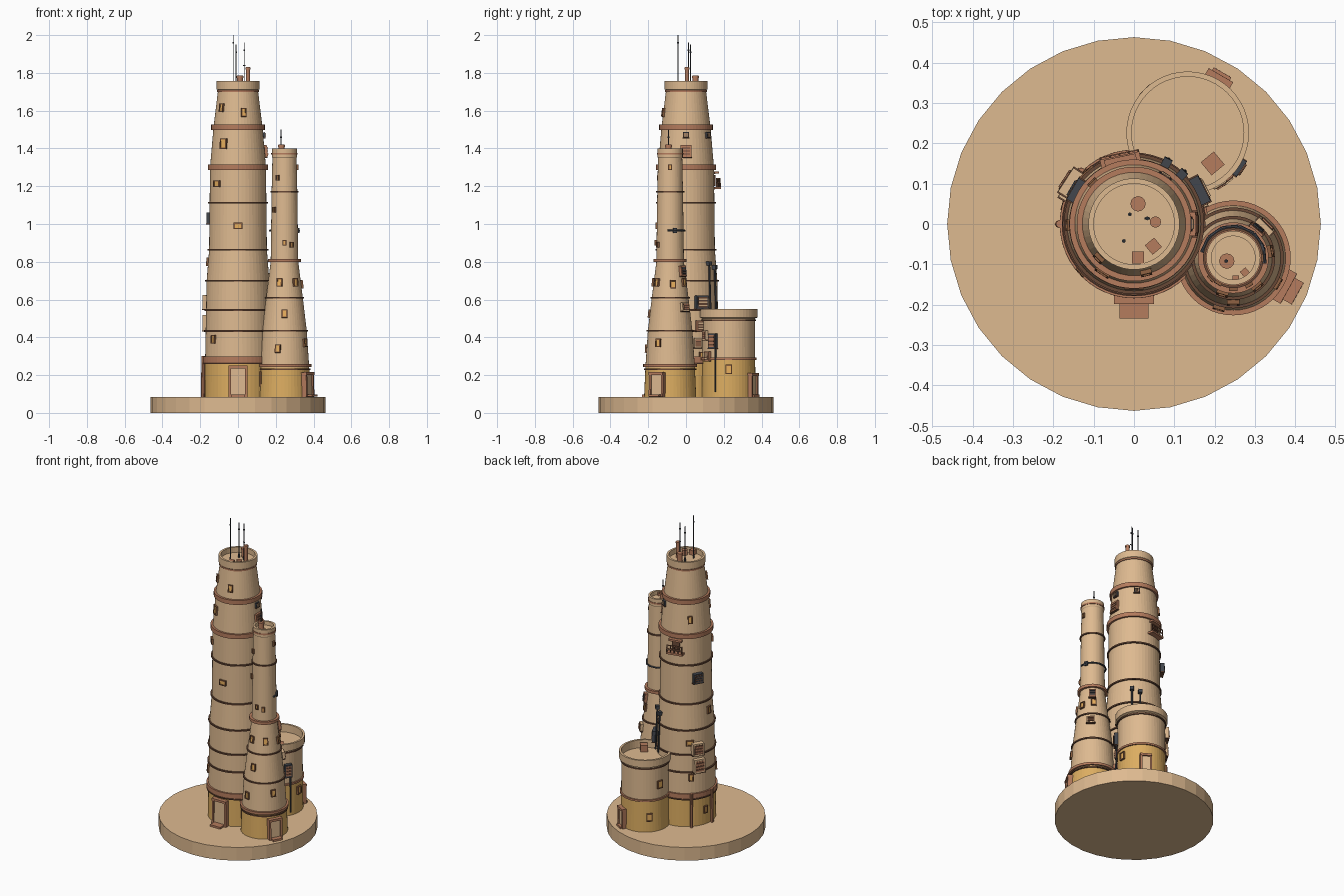
import bpy, bmesh, math
from mathutils import Matrix, Vector

if "Cube" in bpy.data.objects:
    bpy.data.objects.remove(bpy.data.objects["Cube"])


def make_mat(name, r, g, b):
    m = bpy.data.materials.new(name)
    m.use_nodes = True
    m.diffuse_color = (r, g, b, 1)
    m.node_tree.nodes["Principled BSDF"].inputs["Base Color"].default_value = (r, g, b, 1)
    return m


TAN = make_mat("tan plaster", .73, .49, .28)
OCHRE = make_mat("ochre plaster", .72, .42, .12)
RUST = make_mat("terracotta", .46, .2, .11)
BROWN = make_mat("dark brown", .14, .065, .037)
FRAME = make_mat("window frame", .25, .11, .05)
GLOW = make_mat("amber glass", .8, .43, .11)
STEEL = make_mat("dark steel", .055, .062, .075)


def finish(name, bm, *mats):
    bmesh.ops.recalc_face_normals(bm, faces=bm.faces)
    me = bpy.data.meshes.new(name)
    bm.to_mesh(me)
    bm.free()
    for m in mats:
        me.materials.append(m)
    ob = bpy.data.objects.new(name, me)
    bpy.context.collection.objects.link(ob)
    return ob


def lathe(name, centre, pts, mats, sides=48, closed=False, split=0):
    """Revolve (radius, z) points; faces under the split height use the second material."""
    bm = bmesh.new()
    rings = []
    for r, z in pts:
        rings.append([bm.verts.new((centre[0] + r * math.sin(2 * math.pi * i / sides),
                                    centre[1] + r * math.cos(2 * math.pi * i / sides), z))
                      for i in range(sides)])
    pairs = list(zip(rings, rings[1:]))
    if closed:
        pairs.append((rings[-1], rings[0]))
    else:
        bm.faces.new(rings[0])
        bm.faces.new(rings[-1])
    for a, b in pairs:
        for i in range(sides):
            j = (i + 1) % sides
            bm.faces.new((a[i], a[j], b[j], b[i]))
    for f in bm.faces:
        f.material_index = int(f.calc_center_median().z < split)
    return finish(name, bm, *mats)


def box(name, mtx, size, mat, offset=(0, 0, 0)):
    bm = bmesh.new()
    bmesh.ops.create_cube(bm, size=1)
    bm.transform(mtx @ Matrix.Translation(offset) @ Matrix.Diagonal((*size, 1)))
    return finish(name, bm, mat)


def rod(name, a, b, r, mat, sides=8):
    a, b = Vector(a), Vector(b)
    bm = bmesh.new()
    bmesh.ops.create_cone(bm, cap_ends=True, segments=sides, radius1=r, radius2=r, depth=(b - a).length)
    bm.transform(Matrix.Translation((a + b) / 2) @ (b - a).to_track_quat("Z", "Y").to_matrix().to_4x4())
    return finish(name, bm, mat)


class Tower:
    def __init__(self, name, centre, wall, rim, floor, split):
        self.name, self.c, self.wall = name, centre, wall
        lip = rim - .013
        top = wall[-1][1]
        pts = wall[:-1] + [(wall[-2][0], top - .05), (rim, top - .045), (rim, top), (lip, top), (lip, floor)]
        lathe(name + "_wall", centre, pts, (TAN, OCHRE), split=split)

    def radius(self, z):
        z = max(z, self.wall[0][1])
        for (r0, z0), (r1, z1) in zip(self.wall, self.wall[1:]):
            if z0 <= z <= z1:
                return r0 + (r1 - r0) * (z - z0) / (z1 - z0)
        return self.wall[-1][0]

    def band(self, z, h, out, mat):
        r = self.radius(z)
        lathe(self.name + "_band", self.c, [(r - .01, z - h / 2), (r + out, z - h / 2),
              (r + out, z + h / 2), (r - .01, z + h / 2)], (mat,), closed=True)

    def at(self, deg, z):
        """Wall frame: x along the wall, y outward, z up the slope."""
        tilt = math.atan2(self.radius(z - .02) - self.radius(z + .02), .04)
        return (Matrix.Translation((*self.c, 0)) @ Matrix.Rotation(math.radians(deg - 90), 4, "Z")
                @ Matrix.Translation((0, self.radius(z), z)) @ Matrix.Rotation(tilt, 4, "X"))

    def window(self, deg, z, w=.028, h=.038, pane=GLOW):
        m = self.at(deg, z)
        t = .006
        for s in (-1, 1):
            box(self.name + "_window_jamb", m, (t, .02, h), FRAME, (s * (w - t) / 2, 0, 0))
            box(self.name + "_window_sill", m, (w, .02, t), FRAME, (0, 0, s * (h - t) / 2))
        box(self.name + "_window_pane", m, (w - t, .012, h - t), pane)

    def door(self, deg, w, h, step):
        m = self.at(deg, .085)
        for s in (-1, 1):
            box(self.name + "_door_post", m, (.012, .04, h), RUST, (s * (w / 2 - .006), 0, h / 2))
        box(self.name + "_door_lintel", m, (w, .046, .014), RUST, (0, 0, h - .007))
        box(self.name + "_door_panel", m, (w - .02, .024, h - .01), TAN, (0, 0, h / 2))
        box(self.name + "_door_step", m, (w * .72, step, .012), RUST, (0, step / 2, .006))

    def unit(self, deg, z, w, h, d, shell, face, slat):
        """Wall-mounted ventilation unit: casing, recessed plate and slats."""
        m = self.at(deg, z)
        box(self.name + "_unit", m, (w, d, h), shell, (0, d / 2, 0))
        box(self.name + "_unit_plate", m, (w * .78, .004, h * .78), face, (0, d, 0))
        for k in (-1, 0, 1):
            box(self.name + "_unit_slat", m, (w * .7, .01, h * .1), slat, (0, d, k * h * .24))
        box(self.name + "_unit_bracket", m, (w * 1.1, d, .006), BROWN, (0, d / 2, -h / 2))

    def pipe(self, deg, z0, z1, r, mat, out=.01):
        ends = [self.at(deg, z) @ Vector((0, out, 0)) for z in (z0, z1)]
        rod(self.name + "_pipe", *ends, r, mat)


# Round base and the three tower bodies
lathe("base", (0, 0), [(.463, 0), (.463, .085)], (TAN,), sides=32)
main = Tower("main_tower", (0, 0), [(.176, .08), (.174, .28), (.166, .7), (.153, .863), (.148, 1.3),
             (.13, 1.51), (.106, 1.705), (.106, 1.758)], .113, 1.725, .27)
side = Tower("side_tower", (.246, -.084), [(.138, .08), (.131, .24), (.118, .434), (.097, .61), (.073, .8),
             (.068, 1.17), (.064, 1.35), (.064, 1.4)], .067, 1.375, .235)
drum = Tower("drum", (.133, .226), [(.143, .08), (.14, .285), (.139, .485), (.139, .55)], .152, .5, .28)

# Horizontal bands
for z in (1.512, 1.3):
    main.band(z, .028, .012, RUST)
main.band(.283, .03, .01, RUST)
for z in (1.112, .863, .7, .545, .434):
    main.band(z, .009, .008, BROWN)
main.band(.262, .007, .01, BROWN)
main.band(1.705, .01, .006, RUST)
side.band(.807, .018, .015, RUST)
side.band(.25, .016, .012, RUST)
for z in (1.17, .61, .434, .23):
    side.band(z, .008, .007, BROWN)
side.band(1.372, .01, .006, RUST)
drum.band(.287, .012, .008, RUST)
drum.band(.49, .008, .006, BROWN)

# Windows: angle around the wall, height
for a, z in ((-136, 1.615), (-76, 1.59), (-138, .39), (135, 1.4), (181, .8),
             (135, .4), (165, .18), (28, .3)):
    main.window(a, z, h=.046)
main.window(-123, 1.425, .04, .056)
main.window(-45, .18, .026, .08)
for a, z in ((-90, .99), (133, .62), (-137, 1.213)):
    main.window(a, z, .046, .034)
for a, z in ((-121, 1.245), (-138, 1.075), (0, 1.3), (-90, .9), (-60, .89)):
    side.window(a, z, .02, .03)
for a, z in ((-107, .69), (-50, .69), (-90, .525), (-106, .34), (-30, .37), (10, .68), (55, .69)):
    side.window(a, z, .03, .044)
for a, z in ((162, .38), (210, .37), (135, .18), (0, .23)):
    drum.window(a, z, .036, .05)

# Doors with steps
main.door(-90, .1, .165, .058)
side.door(-29, .085, .13, .045)
drum.door(60, .07, .125, .03)

# Wall units and shutters
main.unit(147, .585, .07, .075, .034, TAN, BROWN, RUST)
main.unit(150, .475, .07, .085, .026, TAN, RUST, BROWN)
main.unit(150, 1.03, .06, .06, .025, STEEL, BROWN, STEEL)
main.unit(27, .585, .07, .07, .028, STEEL, BROWN, TAN)
main.unit(25, .46, .05, .06, .02, RUST, BROWN, TAN)
main.unit(20, .37, .04, .05, .016, TAN, BROWN, RUST)
main.unit(0, 1.385, .06, .065, .014, RUST, RUST, BROWN)
for a in (0, 57):
    main.unit(a, 1.47, .034, .03, .01, STEEL, BROWN, TAN)
side.unit(50, .75, .04, .055, .016, RUST, BROWN, STEEL)
side.unit(45, .56, .05, .045, .016, TAN, BROWN, RUST)
drum.unit(-34, .38, .045, .08, .022, STEEL, RUST, BROWN)
drum.unit(-50, .3, .04, .05, .015, RUST, BROWN, TAN)
drum.unit(-58, .41, .035, .05, .015, TAN, BROWN, RUST)

# Rear balcony
bal = main.at(102, 1.2)
box("balcony_floor", bal, (.1, .036, .012), RUST, (0, .012, -.01))
box("balcony_doorway", bal, (.05, .01, .06), BROWN, (0, 0, .03))
for z in (.018, .04):
    box("balcony_rail", bal, (.1, .005, .005), RUST, (0, .026, z))
for k in range(5):
    box("balcony_post", bal, (.005, .005, .05), BROWN, (-.0475 + k * .02375, .026, .018))
box("balcony_canopy", bal, (.08, .024, .012), RUST, (0, .01, .072))

# Cable run clamped to the inner side of the slim tower
run = [side.at(a, .965) @ Vector((0, .008, 0)) for a in range(-10, 171, 30)]
for a, b in zip(run, run[1:]):
    rod("cable_run", a, b, .005, STEEL)
box("cable_clamp", side.at(20, .965), (.02, .02, .026), STEEL)

# Drain pipes and flues
main.pipe(180, .085, .3, .01, RUST)
main.pipe(135, .085, .3, .009, RUST)
drum.pipe(-28, .11, .34, .005, STEEL)
for a, top in ((46, .79), (62, .77)):
    main.pipe(a, .52, top, .005, STEEL, .012)
    box("flue_cap", main.at(a, top), (.022, .022, .022), STEEL, (0, .012, 0))

# Roof chimneys, hatches and aerials
for x, y, z0, z1, r in ((.01, .05, 1.72, 1.785, .016), (.053, .005, 1.72, 1.83, .011),
                        (.23, -.092, 1.37, 1.42, .016)):
    rod("chimney", (x, y, z0), (x, y, z1), r, RUST, 12)
    rod("chimney_cap", (x, y, z1 - .012), (x, y, z1 - .001), r + .003, RUST, 12)
for x, y, z, s, a in ((.048, -.055, 1.74, .03, 40), (.01, -.083, 1.74, .03, 0), (.275, -.12, 1.385, .018, 40),
                      (.252, -.136, 1.385, .016, 0), (.195, .15, .52, .042, 40)):
    m = Matrix.Translation((x, y, z)) @ Matrix.Rotation(math.radians(a), 4, "Z")
    box("roof_hatch", m, (s, s, s), RUST)
for x, y, z0, z1 in ((-.025, -.042, 1.72, 2), (-.01, .024, 1.72, 1.95), (.033, .014, 1.72, 1.96),
                     (.228, -.092, 1.37, 1.5)):
    rod("aerial", (x, y, z0), (x, y, z1), .0025, STEEL, 6)
    rod("aerial_mount", (x, y, z0), (x, y, z0 + .03), .005, STEEL, 6)
    rod("aerial_tip", (x, y, z1 - .045), (x, y, z1 - .037), .005, STEEL, 6)
rod("aerial_bar", (.026, .014, 1.84), (.04, .014, 1.84), .003, STEEL, 6)
